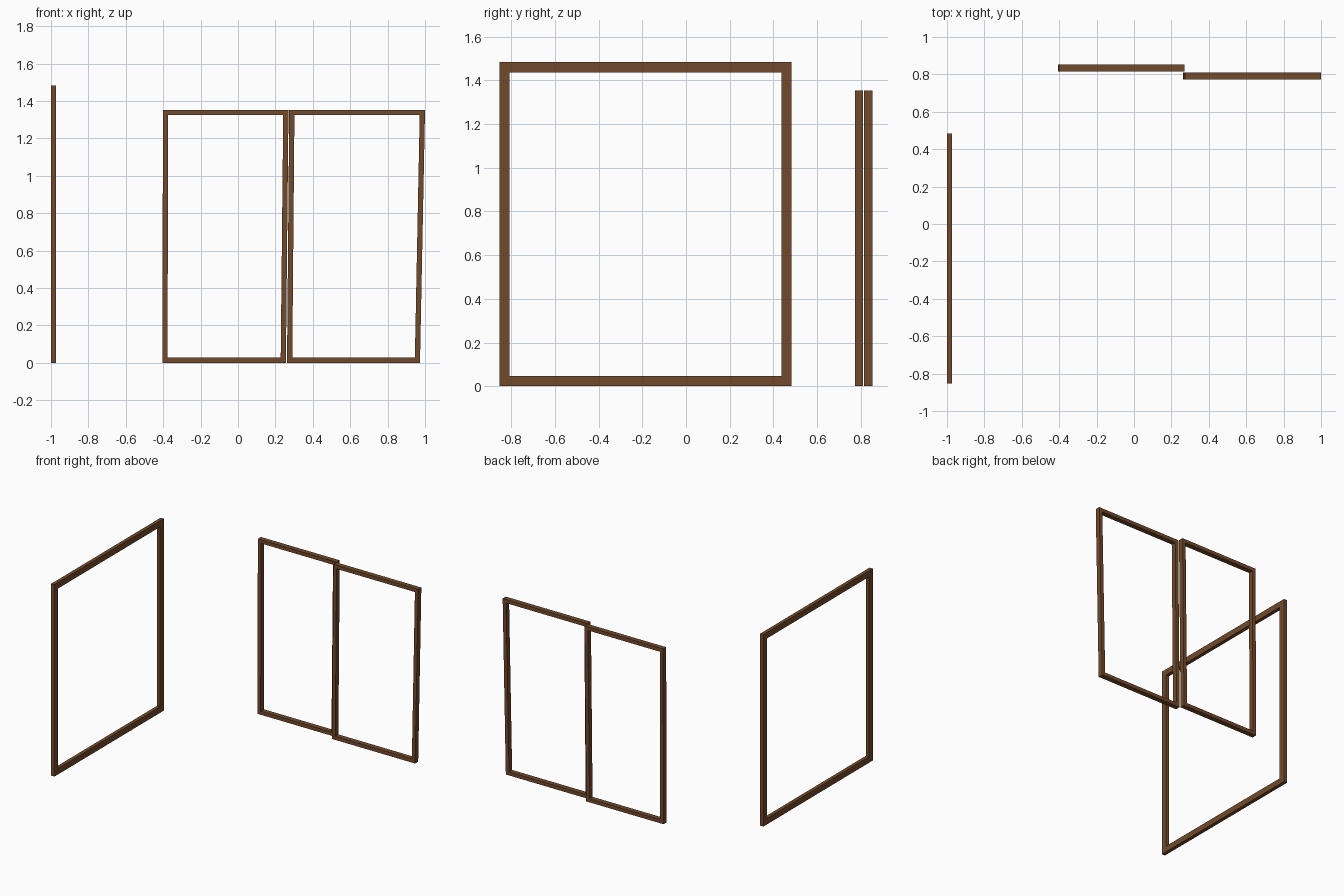
import bpy, bmesh

if "Cube" in bpy.data.objects:
    bpy.data.objects.remove(bpy.data.objects["Cube"])

wood = bpy.data.materials.new("brown wood")
wood.diffuse_color = (0.17, 0.068, 0.025, 1)
wood.use_nodes = True
wood.node_tree.nodes["Principled BSDF"].inputs["Base Color"].default_value = wood.diffuse_color


def frame(name, outer, inner, place):
    """Four-sided frame: outer and inner corner loops (u, z), extruded between two depths."""
    bm = bmesh.new()
    rings = [[bm.verts.new(place(u, z, side)) for u, z in loop]
             for loop, side in ((outer, 0), (outer, 1), (inner, 1), (inner, 0))]
    for a, b in zip(rings, rings[1:] + rings[:1]):
        for i in range(4):
            j = (i + 1) % 4
            bm.faces.new((a[i], a[j], b[j], b[i]))
    bmesh.ops.recalc_face_normals(bm, faces=bm.faces)
    mesh = bpy.data.meshes.new(name)
    bm.to_mesh(mesh)
    bm.free()
    mesh.materials.append(wood)
    bpy.context.collection.objects.link(bpy.data.objects.new(name, mesh))


def rect(u0, u1, z0, z1):
    return [(u0, z0), (u1, z0), (u1, z1), (u0, z1)]


# Large square frame standing along y
frame("side_window_frame", rect(-0.853, 0.483, 0, 1.483), rect(-0.807, 0.437, 0.046, 1.437),
      lambda u, z, s: (-1 + 0.028 * s, u, z))


# Two slightly splayed sashes along x, one behind the other
def sash(name, bottom, top, y0, y1, h=1.353, w=0.028):
    def edge(i, z):
        return bottom[i] + (top[i] - bottom[i]) * z / h
    outer = [(edge(0, 0), 0), (edge(1, 0), 0), (edge(1, h), h), (edge(0, h), h)]
    inner = [(edge(0, w) + w, w), (edge(1, w) - w, w),
             (edge(1, h - w) - w, h - w), (edge(0, h - w) + w, h - w)]
    frame(name, outer, inner, lambda u, z, s: (u, y1 if s else y0, z))


sash("left_sash", (-0.405, 0.256), (-0.401, 0.270), 0.815, 0.853)
sash("right_sash", (0.262, 0.973), (0.274, 1.0), 0.773, 0.811)
